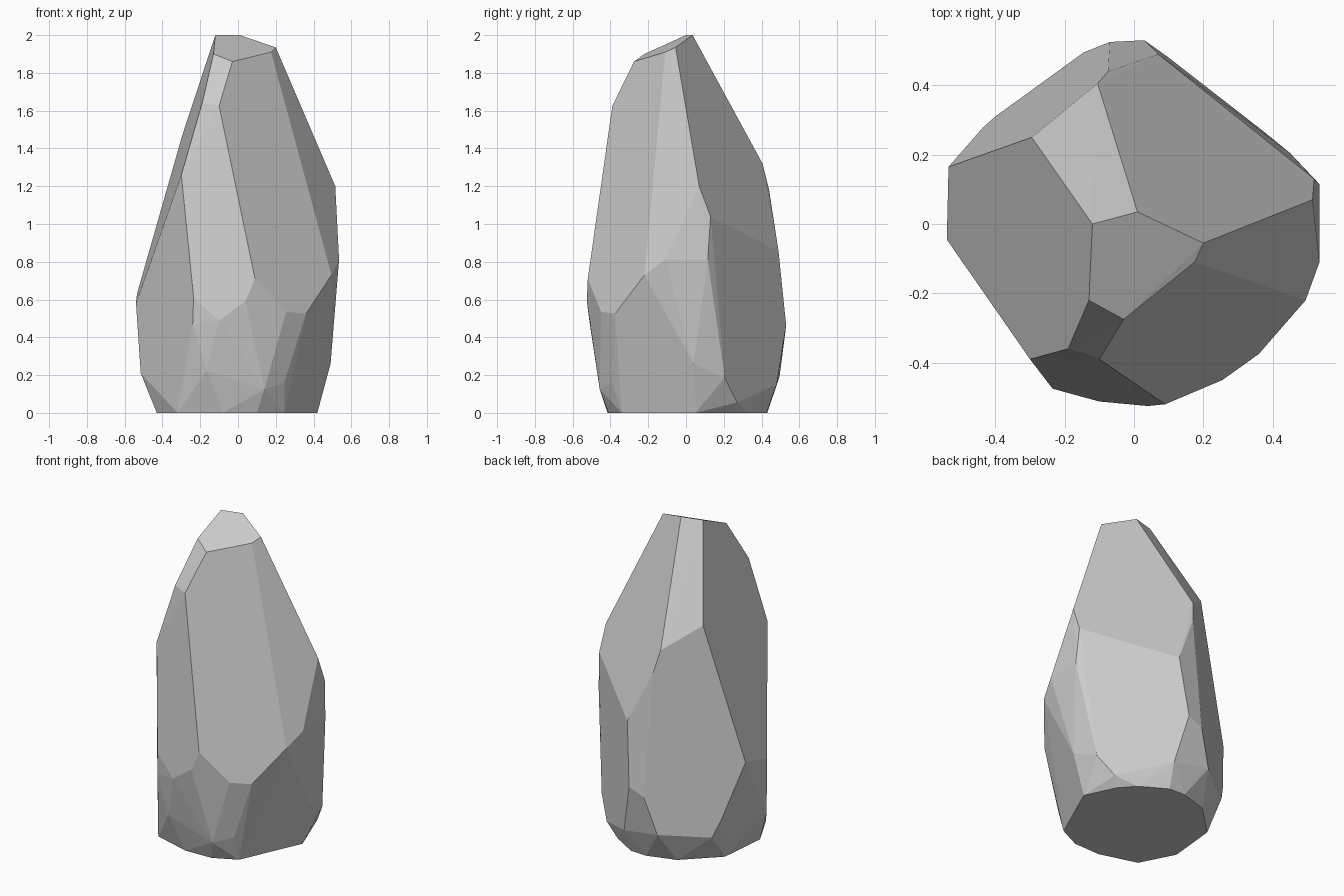
import bpy, bmesh, math

# Corner points of the chiselled stone, ring by ring
crown = [(-.12, 0, 2), (.01, .035, 2), (.20, -.055, 1.935),
         (.175, -.11, 1.91), (-.03, -.275, 1.86), (-.13, -.22, 1.90)]
shoulder = [(-.295, .25, 1.47), (-.105, .405, 1.32), (-.075, .44, 1.18),
            (-.10, -.39, 1.625), (-.19, -.36, 1.64), (-.30, -.39, 1.26),
            (.515, .07, 1.20), (.52, .13, 1.04)]
belly = [(.07, .49, .855), (.535, .115, .81), (.535, -.11, .81),
         (.495, -.22, .73), (.09, -.52, .71), (.36, -.375, .525),
         (.255, -.45, .535), (.04, -.525, .59), (-.10, -.512, .49),
         (-.235, -.475, .61), (-.535, .165, .63), (-.54, -.045, .58),
         (-.07, .525, .42), (.03, .53, .465)]
skirt = [(-.165, -.465, .225), (.14, -.457, .125), (.245, -.39, .16),
         (-.515, -.075, .21), (-.325, -.35, .16), (-.24, -.467, .47),
         (.49, .04, .26), (.45, .205, .185), (.37, .27, .055),
         (.10, .48, .15), (-.145, .495, .19), (-.40, .31, .17),
         (-.437, .277, .27)]
foot = [(.42, .05), (.33, .24), (.25, .33), (.09, .425), (-.02, .43),
        (-.20, .375), (-.40, .18), (-.43, -.13), (-.32, -.345),
        (-.08, -.415), (.10, -.41), (.245, -.34)]

# Wrap the corners in a convex hull and merge coplanar triangles into facets
bm = bmesh.new()
for p in crown + shoulder + belly + skirt + [(x, y, 0) for x, y in foot]:
    bm.verts.new(p)
bmesh.ops.convex_hull(bm, input=bm.verts)
bmesh.ops.delete(bm, geom=[v for v in bm.verts if not v.link_faces], context='VERTS')
bmesh.ops.dissolve_limit(bm, angle_limit=math.radians(2.5), verts=bm.verts, edges=bm.edges)
bmesh.ops.recalc_face_normals(bm, faces=bm.faces)

mesh = bpy.data.meshes.new("standing_stone")
bm.to_mesh(mesh)
bm.free()
stone = bpy.data.objects.new("standing_stone", mesh)
bpy.context.collection.objects.link(stone)
